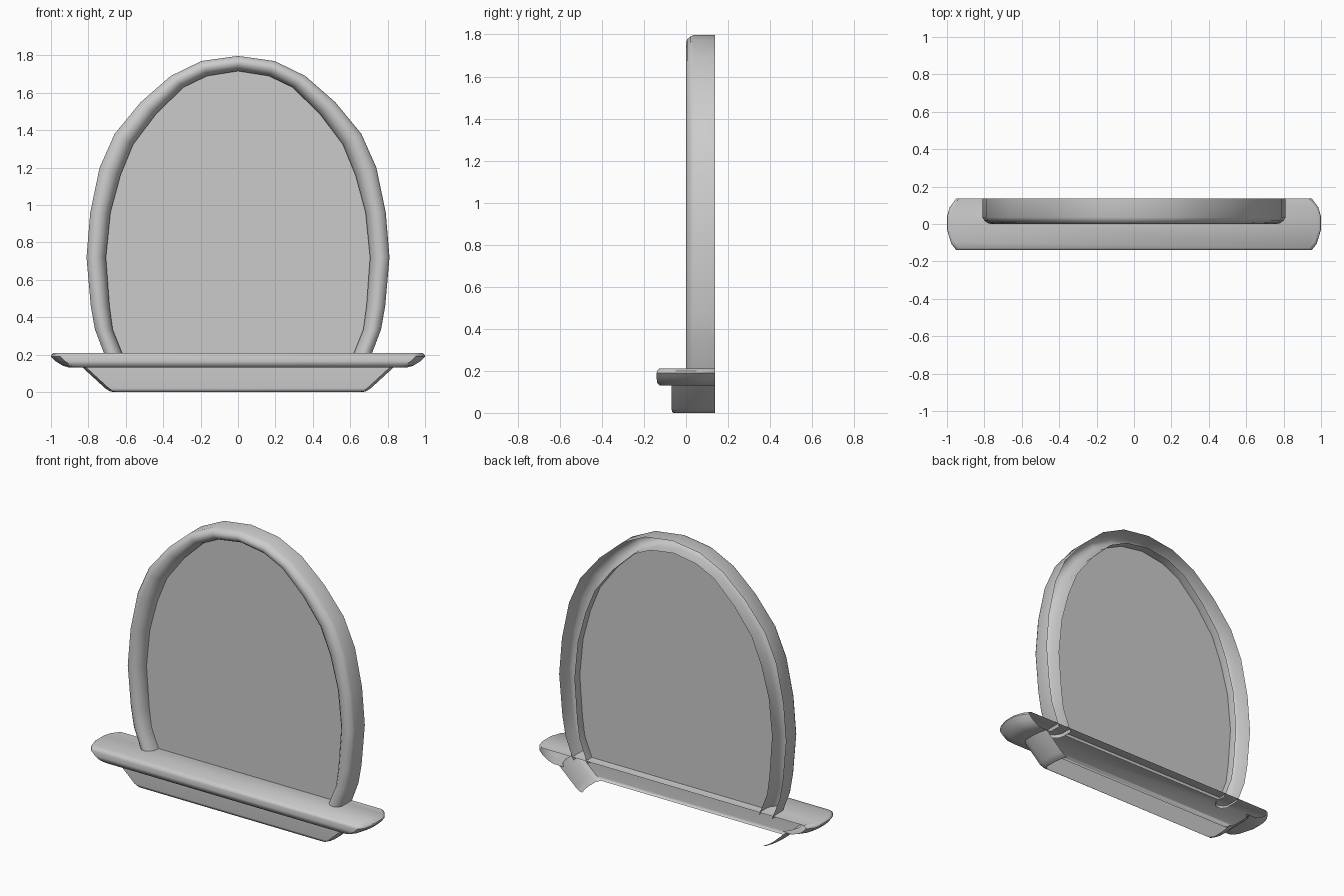
import bpy

if "Cube" in bpy.data.objects:
    bpy.data.objects.remove(bpy.data.objects["Cube"])

BACK = 0.137


def make(name, verts, faces, angle=0.7):
    me = bpy.data.meshes.new(name)
    me.from_pydata(verts, [], faces)
    me.update()
    ob = bpy.data.objects.new(name, me)
    bpy.context.collection.objects.link(ob)
    bpy.ops.object.select_all(action='DESELECT')
    ob.select_set(True)
    bpy.context.view_layer.objects.active = ob
    bpy.ops.object.mode_set(mode='EDIT')
    bpy.ops.mesh.select_all(action='SELECT')
    bpy.ops.mesh.normals_make_consistent(inside=False)
    bpy.ops.object.mode_set(mode='OBJECT')
    bpy.ops.object.shade_smooth_by_angle(angle=angle)
    return ob


def mirrored(half):
    """Half outline ending on x = 0 -> full outline."""
    return half + [(-x, z) for x, z in reversed(half[:-1])]


def grid_faces(rows, cols):
    return [(r * cols + c, r * cols + c + 1, (r + 1) * cols + c + 1, (r + 1) * cols + c)
            for r in range(rows - 1) for c in range(cols - 1)]


# Arch outlines: outside and inside edge of the frame, right half from the foot up
outer = mirrored([(0.71, 0.19), (0.765, 0.335), (0.787, 0.46), (0.81, 0.72), (0.79, 0.96),
                  (0.74, 1.20), (0.66, 1.38), (0.52, 1.55), (0.36, 1.69), (0.195, 1.77), (0, 1.797)])
inner = mirrored([(0.612, 0.19), (0.67, 0.335), (0.687, 0.46), (0.706, 0.72), (0.682, 0.96),
                  (0.628, 1.16), (0.56, 1.325), (0.435, 1.49), (0.29, 1.63), (0.165, 1.69), (0, 1.716)])

# Frame: rounded moulding, open at the back (position across the frame, depth)
section = [(0, BACK), (0, 0.035), (0.08, 0.02), (0.25, 0.005), (0.45, 0),
           (0.7, 0.008), (0.9, 0.03), (1, 0.06), (1, 0.13)]
verts = [(o[0] + (i[0] - o[0]) * t, y, o[1] + (i[1] - o[1]) * t)
         for o, i in zip(outer, inner) for t, y in section]
make("arch_frame", verts, grid_faces(len(outer), len(section)))

# Mirror panel set inside the frame
make("mirror_panel", [(x, 0.075, z) for x, z in inner], [tuple(range(len(inner)))])


def ring(hx, fy, z, bulge):
    """Open-backed outline with bowed ends: right back, round the front, left back."""
    side = [(1, BACK), (0.3, 0.09), (0, 0.04), (0, -0.03), (0.45, 0.0), (1, 0.0)]
    pts = []
    for k, (inset, y) in enumerate(side):
        if k == 4:
            y = fy * 0.75
        if k == 5:
            y = fy
        pts.append((hx - bulge * inset, y, z))
    return pts + [(-x, y, zz) for x, y, zz in reversed(pts)]


def loft(name, rings, cap):
    cols = len(rings[0])
    verts = [p for r in rings for p in r]
    faces = grid_faces(len(rings), cols)
    if cap:
        faces.append(tuple(range(cols)))
    return make(name, verts, faces)


# Shelf: flat top, rolled front and ends tucking in underneath
loft("shelf", [ring(hx, fy, z, 0.05) for hx, fy, z in [
    (0.985, -0.128, 0.21), (0.998, -0.137, 0.20), (1.0, -0.14, 0.19), (0.975, -0.14, 0.165),
    (0.94, -0.137, 0.142), (0.90, -0.125, 0.13), (0.83, -0.07, 0.13)]], True)

# Apron below the shelf: sloping ends, open back and underside
loft("apron", [ring(hx, fy, z, 0.02) for hx, fy, z in [
    (0.83, -0.07, 0.13), (0.71, -0.07, 0.02), (0.685, -0.065, 0.004), (0.665, -0.06, 0.0)]], False)
